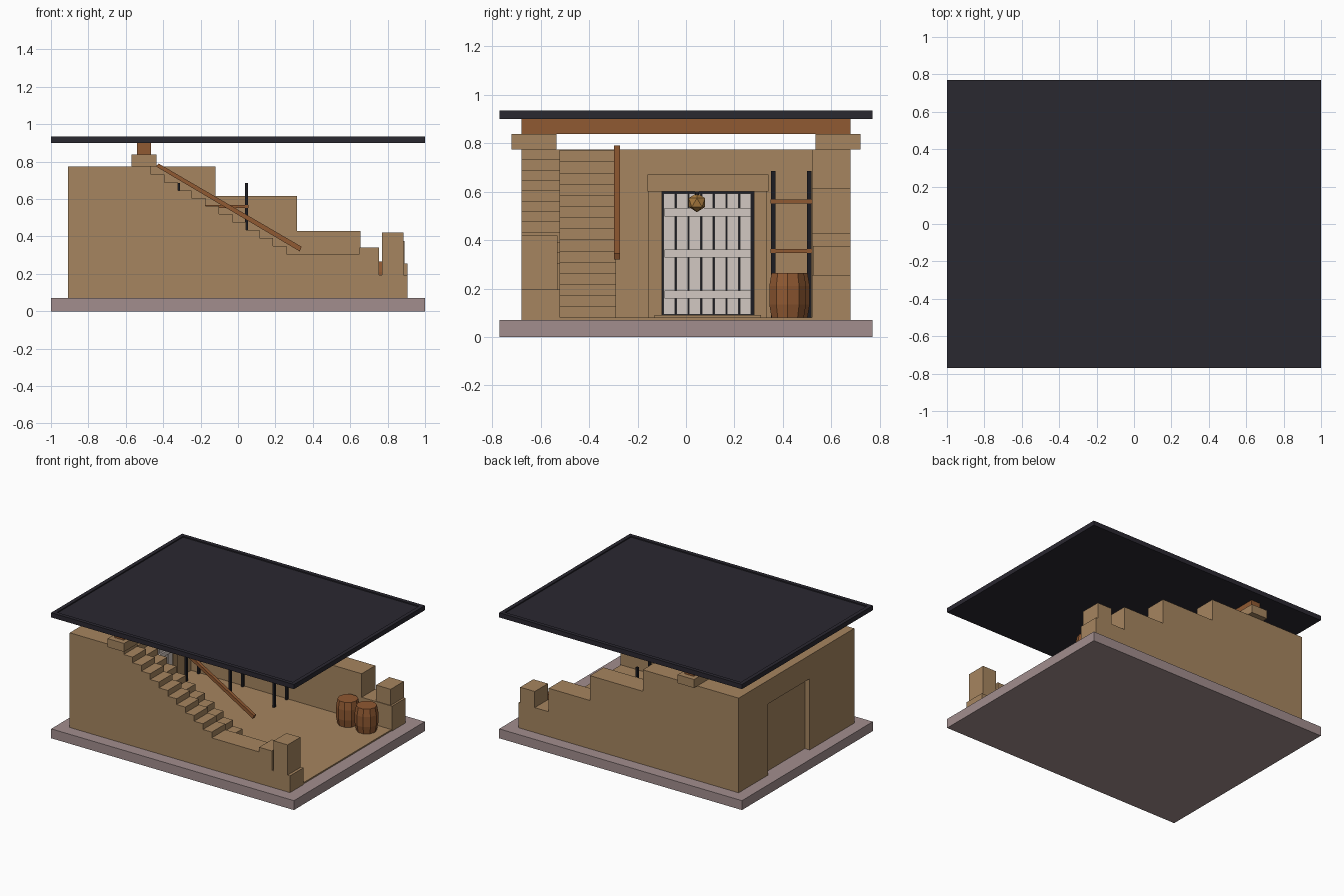
import bpy, bmesh, math
from mathutils import Matrix

if "Cube" in bpy.data.objects:
    bpy.data.objects.remove(bpy.data.objects["Cube"])


def material(name, r, g, b):
    m = bpy.data.materials.new(name)
    m.diffuse_color = (r, g, b, 1)
    m.use_nodes = True
    m.node_tree.nodes["Principled BSDF"].inputs["Base Color"].default_value = m.diffuse_color
    return m


CLAY = material("clay", 0.38, 0.235, 0.115)
STONE = material("stone", 0.36, 0.27, 0.27)
ROOF = material("roof", 0.023, 0.021, 0.03)
WOOD = material("wood", 0.28, 0.10, 0.032)
PALE = material("pale_wood", 0.65, 0.58, 0.54)
IRON = material("iron", 0.012, 0.012, 0.016)
GOLD = material("gold", 0.40, 0.20, 0.05)


def finish(name, bm, mat):
    bmesh.ops.recalc_face_normals(bm, faces=bm.faces)
    me = bpy.data.meshes.new(name)
    bm.to_mesh(me)
    bm.free()
    me.materials.append(mat)
    ob = bpy.data.objects.new(name, me)
    bpy.context.collection.objects.link(ob)
    return ob


def box(name, x, y, z, mat):
    """Box from (min, max) ranges."""
    bm = bmesh.new()
    size = [r[1] - r[0] for r in (x, y, z)]
    mid = [(r[1] + r[0]) / 2 for r in (x, y, z)]
    bmesh.ops.create_cube(bm, size=1,
                          matrix=Matrix.Translation(mid) @ Matrix.Diagonal((*size, 1)))
    return finish(name, bm, mat)


def extrude_y(name, pts, y0, y1, mat):
    """Extrude an x-z profile along y."""
    bm = bmesh.new()
    f = bm.faces.new([bm.verts.new((x, y0, z)) for x, z in pts])
    r = bmesh.ops.extrude_face_region(bm, geom=[f])
    verts = [v for v in r["geom"] if isinstance(v, bmesh.types.BMVert)]
    bmesh.ops.translate(bm, verts=verts, vec=(0, y1 - y0, 0))
    return finish(name, bm, mat)


def steps(x, z, dx, dz, count):
    """Descending stair points, drop first and then tread."""
    pts = []
    for _ in range(count):
        pts.append((x, z))
        z -= dz
        pts.append((x, z))
        x += dx
    return pts


# base slab and floor
box("base_slab", (-1, 1), (-0.77, 0.77), (0, 0.07), STONE)
box("floor", (-0.76, 0.90), (-0.53, 0.53), (0.065, 0.08), CLAY)

# front wall with stepped top
front = [(-0.91, 0.06), (-0.91, 0.775)] + steps(-0.465, 0.775, 0.0725, 0.0427, 11)
front += [(0.68, 0.305), (0.68, 0.195), (0.905, 0.195), (0.905, 0.06)]
extrude_y("front_wall", front, -0.68, -0.52, CLAY)
box("front_wall_block", (0.65, 0.755), (-0.68, -0.53), (0.195, 0.34), CLAY)
box("front_wall_end_block", (0.77, 0.885), (-0.68, -0.53), (0.195, 0.42), CLAY)

# back wall, broken in large steps
back = [(-0.91, 0.06), (-0.91, 0.775), (-0.12, 0.775), (-0.12, 0.615), (0.315, 0.615),
        (0.315, 0.43), (0.655, 0.43), (0.655, 0.255), (0.905, 0.255), (0.905, 0.06)]
extrude_y("back_wall", back, 0.52, 0.68, CLAY)
box("back_wall_end_block", (0.77, 0.89), (0.525, 0.68), (0.25, 0.375), CLAY)

# left wall around the doorway
XW = (-0.91, -0.75)
box("left_wall_front", XW, (-0.53, -0.155), (0.06, 0.775), CLAY)
box("left_wall_back", XW, (0.335, 0.53), (0.06, 0.775), CLAY)
box("left_wall_over_door", XW, (-0.155, 0.335), (0.60, 0.775), CLAY)
box("doorway_fill", (-0.87, -0.77), (-0.155, 0.325), (0.06, 0.60), CLAY)

# door surround
box("lintel", (-0.76, -0.70), (-0.16, 0.34), (0.60, 0.67), CLAY)
for i, y in enumerate(((-0.155, -0.10), (0.28, 0.335))):
    box(f"door_jamb_{i}", (-0.78, -0.73), y, (0.07, 0.60), CLAY)
box("door_sill", (-0.77, -0.69), (-0.13, 0.31), (0.075, 0.09), CLAY)

# plank door
box("door_backing", (-0.78, -0.745), (-0.10, 0.28), (0.085, 0.605), IRON)
for i in range(7):
    y = -0.092 + i * 0.0524
    box(f"door_plank_{i}", (-0.75, -0.73), (y, y + 0.047), (0.092, 0.592), PALE)
for i, z in enumerate((0.175, 0.345, 0.515)):
    box(f"door_batten_{i}", (-0.735, -0.718), (-0.088, 0.268), (z - 0.017, z + 0.017), PALE)

# faceted lamp in front of the door
bm = bmesh.new()
bmesh.ops.create_icosphere(bm, subdivisions=1, radius=0.04,
                           matrix=Matrix.Translation((-0.66, 0.045, 0.555)))
finish("lamp", bm, GOLD)
box("lamp_bracket", (-0.74, -0.65), (0.037, 0.053), (0.585, 0.60), IRON)

# inner staircase
stair = [(-0.76, 0.07), (-0.76, 0.77)] + steps(-0.69, 0.77, 0.0775, 0.046, 15)
stair[-1] = (stair[-1][0], 0.07)
extrude_y("inner_stairs", stair, -0.525, -0.29, CLAY)

# sloping handrail
extrude_y("handrail", [(-0.44, 0.775), (-0.425, 0.79), (0.34, 0.345), (0.33, 0.32)],
          -0.298, -0.273, WOOD)

# storage rack against the back wall
for i, x in enumerate((-0.68, -0.317, 0.045)):
    for j, y in enumerate((0.361, 0.509)):
        box(f"rack_post_{i}_{j}", (x - 0.008, x + 0.008), (y - 0.009, y + 0.009),
            (0.075, 0.685), IRON)
for i, z in enumerate((0.355, 0.56)):
    box(f"rack_shelf_{i}", (-0.70, 0.055), (0.35, 0.52), (z - 0.008, z + 0.008), WOOD)

# barrels with a slight belly
for i, (bx, by) in enumerate(((0.60, 0.435), (0.765, 0.42))):
    bm = bmesh.new()
    rings = []
    for r, z in ((0.070, 0.08), (0.08, 0.135), (0.08, 0.21), (0.070, 0.265)):
        rings.append([bm.verts.new((bx + r * math.cos(a * math.tau / 10),
                                    by + r * math.sin(a * math.tau / 10), z))
                      for a in range(10)])
    for lo, hi in zip(rings, rings[1:]):
        for a in range(10):
            b = (a + 1) % 10
            bm.faces.new((lo[a], lo[b], hi[b], hi[a]))
    bm.faces.new(rings[0])
    bm.faces.new(rings[-1])
    finish(f"barrel_{i}", bm, WOOD)

# cap stones and roof beam
for name, y in (("front", (-0.72, -0.535)), ("back", (0.535, 0.72))):
    box(f"cap_stone_{name}", (-0.57, -0.435), y, (0.775, 0.838), CLAY)
box("roof_beam", (-0.54, -0.465), (-0.68, 0.68), (0.838, 0.905), WOOD)

# flat roof with a raised rim
bm = bmesh.new()
bmesh.ops.create_cube(bm, size=1, matrix=Matrix.Translation((0, 0, 0.9175))
                      @ Matrix.Diagonal((2, 1.54, 0.035, 1)))
bm.normal_update()
top = max(bm.faces, key=lambda f: f.calc_center_median().z)
bmesh.ops.inset_region(bm, faces=[top], thickness=0.04)
r = bmesh.ops.extrude_face_region(bm, geom=[top])
bmesh.ops.translate(bm, vec=(0, 0, -0.008),
                    verts=[v for v in r["geom"] if isinstance(v, bmesh.types.BMVert)])
if top.is_valid:
    bmesh.ops.delete(bm, geom=[top], context='FACES_ONLY')
finish("roof", bm, ROOF)
